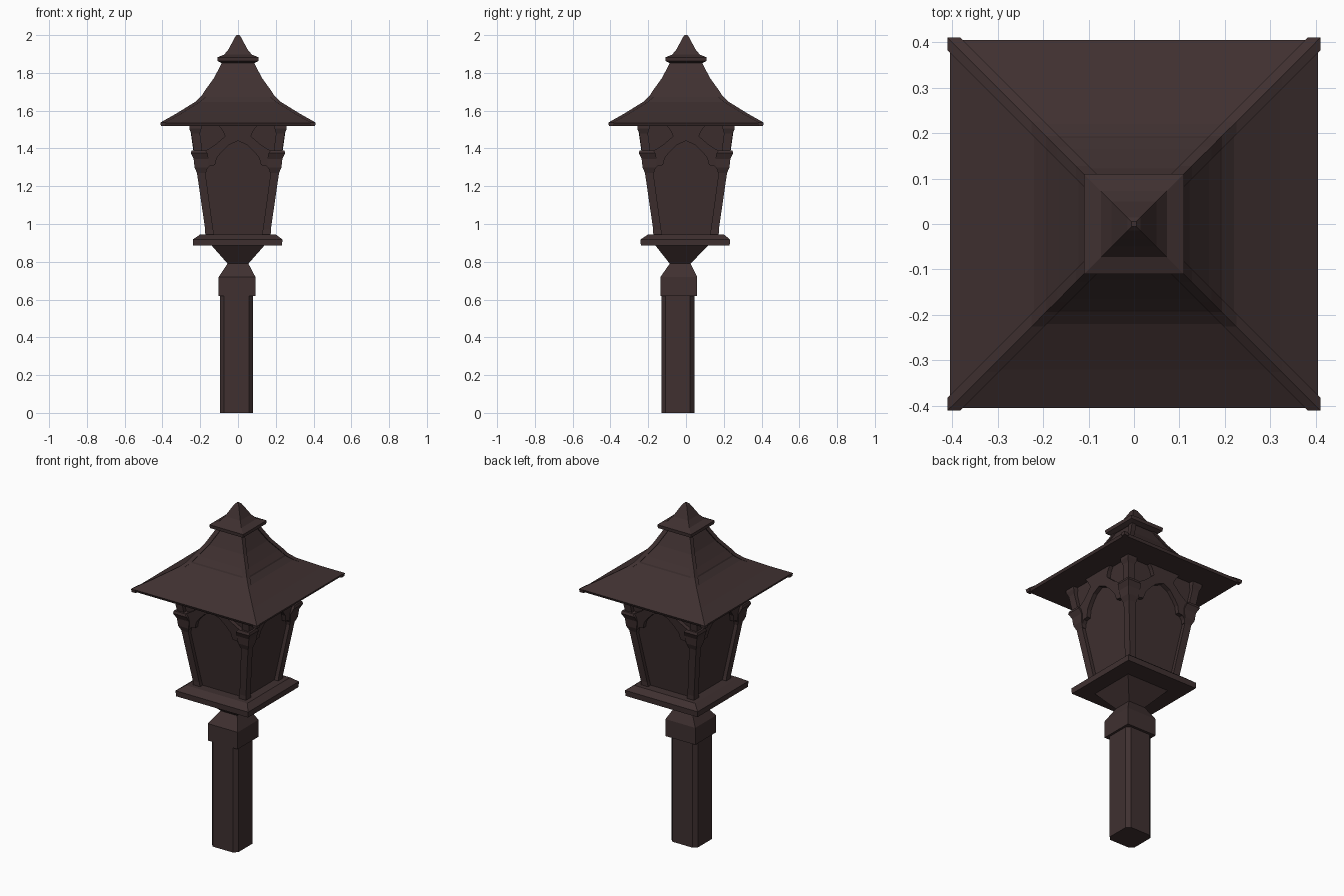
import bpy, bmesh
from mathutils import Matrix

if "Cube" in bpy.data.objects:
    bpy.data.objects.remove(bpy.data.objects["Cube"])

iron = bpy.data.materials.new("dark brown iron")
iron.diffuse_color = (0.050, 0.030, 0.030, 1)
iron.use_nodes = True
iron.node_tree.nodes["Principled BSDF"].inputs["Base Color"].default_value = iron.diffuse_color


def finish(name, bm):
    bmesh.ops.recalc_face_normals(bm, faces=bm.faces)
    me = bpy.data.meshes.new(name)
    bm.to_mesh(me)
    bm.free()
    me.materials.append(iron)
    ob = bpy.data.objects.new(name, me)
    bpy.context.collection.objects.link(ob)
    return ob


def loft(name, rings, chamfer=0.0):
    """Stack of square rings (cx, cy, half, z), corners optionally chamfered."""
    bm = bmesh.new()
    loops = []
    for cx, cy, h, z in rings:
        if chamfer:
            k = h - chamfer
            pts = [(h, -k), (h, k), (k, h), (-k, h), (-h, k), (-h, -k), (-k, -h), (k, -h)]
        else:
            pts = [(h, -h), (h, h), (-h, h), (-h, -h)]
        loops.append([bm.verts.new((cx + x, cy + y, z)) for x, y in pts])
    n = len(loops[0])
    for a, b in zip(loops, loops[1:]):
        for i in range(n):
            j = (i + 1) % n
            bm.faces.new((a[i], a[j], b[j], b[i]))
    bm.faces.new(loops[0][::-1])
    bm.faces.new(loops[-1])
    return finish(name, bm)


def wall(z):
    """Half width of the flaring lantern at height z."""
    return 0.17 + (z - 0.945) * 0.145


# Ground post, slightly off centre
loft("ground_post", [(-0.008, -0.043, 0.087, 0), (-0.008, -0.043, 0.087, 0.63)], 0.022)

# Collar, neck and flare under the tray
loft("collar", [(-0.005, -0.038, 0.097, 0.62), (-0.005, -0.038, 0.097, 0.72),
                (0, -0.031, 0.055, 0.79), (0, -0.022, 0.143, 0.89)])

# Tray
loft("tray", [(-0.002, -0.004, 0.235, 0.885), (-0.002, -0.004, 0.237, 0.918),
              (0, 0, 0.20, 0.945)])

# Lantern panes
loft("lantern_panes", [(0, 0, wall(0.94) - 0.022, 0.94), (0, 0, wall(1.525) - 0.022, 1.525)])

# Corner posts with capitals, leaf brackets and roof hip ribs
roof = [(0.405, 1.535), (0.32, 1.583), (0.22, 1.645), (0.188, 1.675),
        (0.165, 1.71), (0.122, 1.77), (0.09, 1.83), (0.072, 1.865)]
for sx in (-1, 1):
    for sy in (-1, 1):
        def corner(outer, half, z):
            c = outer - half
            return (sx * c, sy * c, half, z)
        loft("corner_post", [corner(wall(0.94) + 0.004, 0.024, 0.94),
                             corner(wall(0.97), 0.021, 0.97),
                             corner(wall(1.48), 0.023, 1.48),
                             corner(0.258, 0.032, 1.505),
                             corner(0.258, 0.032, 1.525)])
        loft("leaf_bracket", [corner(wall(1.27), 0.024, 1.27),
                              corner(0.230, 0.034, 1.30),
                              corner(0.235, 0.040, 1.345),
                              corner(0.250, 0.044, 1.375),
                              corner(0.246, 0.036, 1.39)])
        loft("roof_hip_rib", [corner(0.408, 0.013, 1.519)] +
             [corner(r + 0.006, 0.014, z + 0.002) for r, z in roof])

# Arched tracery on each side: lower arch edge, then upper edge back to the middle
half_outline = [(0.09, 1.378), (0.112, 1.35), (0.122, 1.312), (0.15, 1.307), (0.172, 1.28),
                (0.205, 1.285), (0.215, 1.38), (0.165, 1.392), (0.12, 1.42), (0.068, 1.465),
                (0.082, 1.495), (0.105, 1.525)]
lower_mid = [(0.0, 1.44), (0.05, 1.418)]
right = lower_mid + half_outline
outline = right + [(-u, z) for u, z in reversed(right[1:])]
for k in range(4):
    bm = bmesh.new()
    front = [bm.verts.new((u, -wall(z) - 0.002, z)) for u, z in outline]
    back = [bm.verts.new((u, -wall(z) + 0.03, z)) for u, z in outline]
    n = len(outline)
    bm.faces.new(front)
    bm.faces.new(back[::-1])
    for i in range(n):
        j = (i + 1) % n
        bm.faces.new((front[i], back[i], back[j], front[j]))
    bmesh.ops.triangulate(bm, faces=[f for f in bm.faces if len(f.verts) > 4])
    bm.transform(Matrix.Rotation(k * 1.5707963, 4, 'Z'))
    finish("arch_tracery", bm)

# Sweeping roof, with a small step where the two courses overlap
lower = [(0, 0, 0.398, 1.52)] + [(0, 0, r, z) for r, z in roof[:4]]
loft("lower_roof", lower)
loft("upper_roof", [(0, 0, 0.193, 1.672), (0, 0, 0.190, 1.680)] +
     [(0, 0, r, z) for r, z in roof[4:]])

# Cap plate and finial
loft("roof_cap", [(0, 0, 0.085, 1.852), (0, 0, 0.108, 1.862), (0, 0, 0.110, 1.882),
                  (0, 0, 0.073, 1.897), (0, 0, 0.050, 1.925), (0, 0, 0.034, 1.955),
                  (0, 0, 0.014, 1.992), (0, 0, 0.006, 2.0)])
